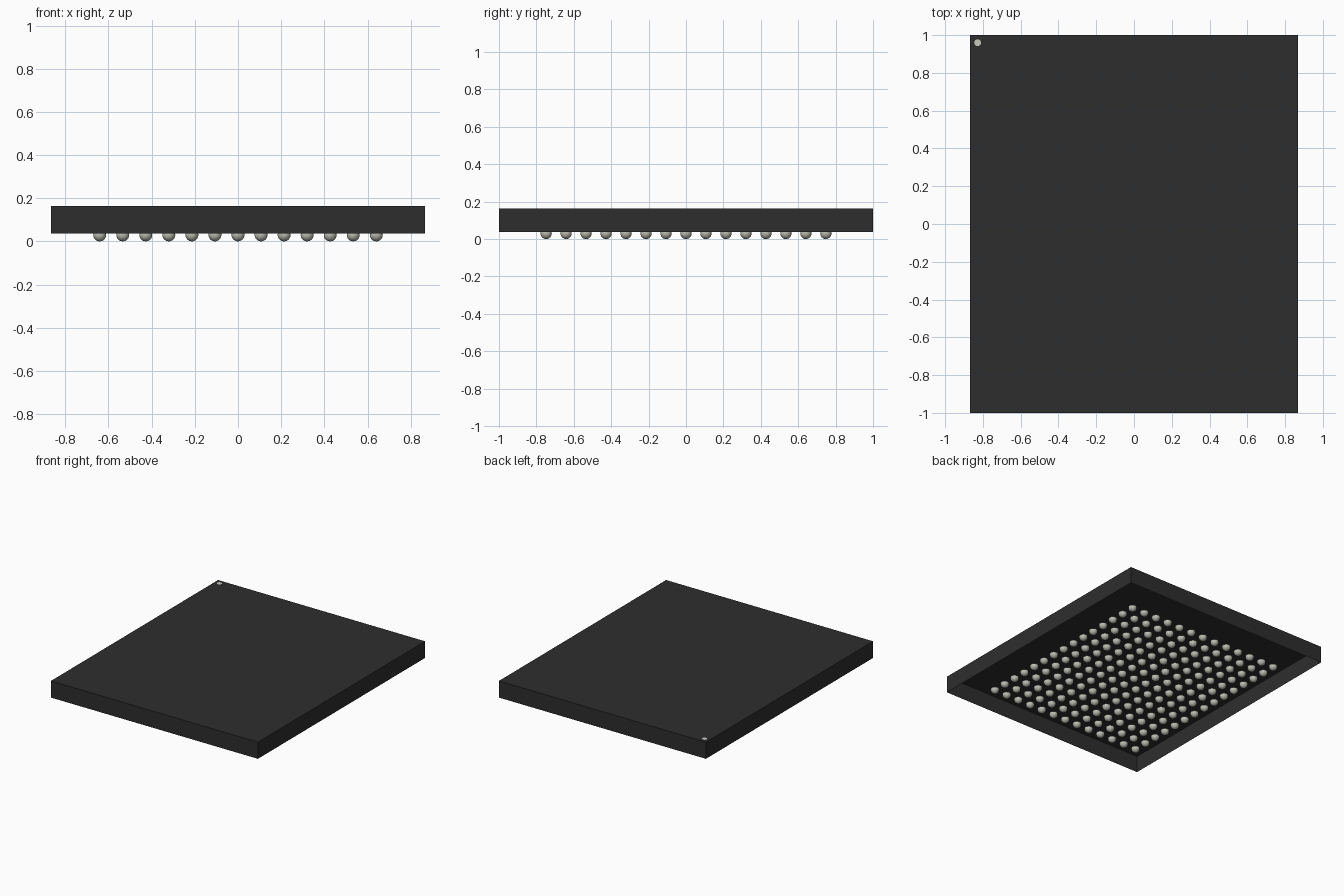
import bpy, bmesh

cube = bpy.data.objects.get("Cube")
if cube:
    bpy.data.objects.remove(cube, do_unlink=True)

WIDTH, DEPTH = 1.734, 2.0
BOTTOM, TOP = 0.037, 0.163
PITCH, COLS, ROWS = 0.1068, 13, 15
BALL_R = 0.03


def material(name, rgb):
    m = bpy.data.materials.new(name)
    m.use_nodes = True
    m.diffuse_color = (*rgb, 1)
    bsdf = m.node_tree.nodes["Principled BSDF"]
    bsdf.inputs["Base Color"].default_value = (*rgb, 1)
    bsdf.inputs["Roughness"].default_value = 0.6
    return m


def make_object(name, bm, mat, location, smooth=False):
    mesh = bpy.data.meshes.new(name)
    for f in bm.faces:
        f.smooth = smooth
    bm.to_mesh(mesh)
    bm.free()
    mesh.materials.append(mat)
    ob = bpy.data.objects.new(name, mesh)
    ob.location = location
    bpy.context.collection.objects.link(ob)
    return ob


black = material("black plastic", (0.027, 0.027, 0.027))
solder = material("solder grey", (0.50, 0.50, 0.44))
pale = material("marker grey", (0.58, 0.58, 0.53))

# Package body: a thin-walled cover, open underneath
bm = bmesh.new()
bmesh.ops.create_cube(bm, size=1)
bmesh.ops.scale(bm, vec=(WIDTH, DEPTH, TOP - BOTTOM), verts=bm.verts)
bm.normal_update()
bmesh.ops.delete(bm, geom=[f for f in bm.faces if f.normal.z < -0.5],
                 context='FACES_ONLY')
make_object("package_body", bm, black, (0, 0, (TOP + BOTTOM) / 2))

# Solder balls: one sphere trimmed level with the body's underside, repeated in a grid
bm = bmesh.new()
bmesh.ops.create_uvsphere(bm, u_segments=20, v_segments=12, radius=BALL_R)
bmesh.ops.bisect_plane(bm, geom=bm.verts[:] + bm.edges[:] + bm.faces[:],
                       plane_co=(0, 0, BOTTOM - BALL_R), plane_no=(0, 0, 1),
                       clear_outer=True)
balls = make_object("solder_balls", bm, solder,
                    (-PITCH * (COLS - 1) / 2, -PITCH * (ROWS - 1) / 2, BALL_R), True)
for label, count, step in (("columns", COLS, (PITCH, 0, 0)), ("rows", ROWS, (0, PITCH, 0))):
    arr = balls.modifiers.new(label, 'ARRAY')
    arr.count = count
    arr.use_relative_offset = False
    arr.use_constant_offset = True
    arr.constant_offset_displace = step

# First-pin marker: a small dot in the back corner of the top
bm = bmesh.new()
bmesh.ops.create_circle(bm, cap_ends=True, segments=24, radius=0.018)
make_object("pin_marker", bm, pale, (-0.828, 0.96, TOP + 0.0008))
